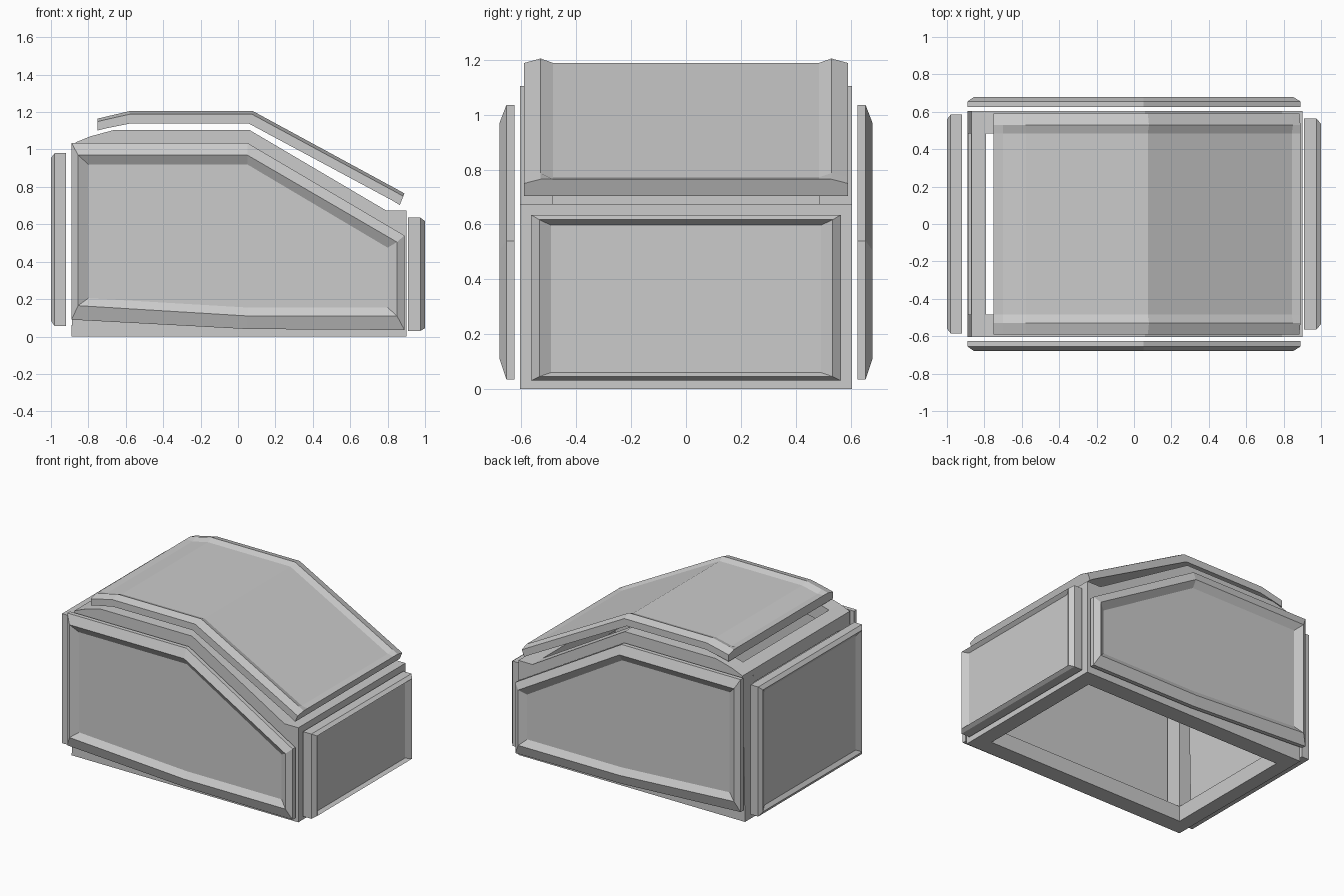
import bpy, bmesh


def loft(name, rings, closed=False):
    """Bridge rings of equal length; cap the ends, or join last ring to first."""
    bm = bmesh.new()
    loops = [[bm.verts.new(p) for p in ring] for ring in rings]
    n = len(rings[0])
    pairs = list(zip(loops, loops[1:]))
    if closed:
        pairs.append((loops[-1], loops[0]))
    else:
        bm.faces.new(loops[0])
        bm.faces.new(loops[-1])
    for a, b in pairs:
        for i in range(n):
            j = (i + 1) % n
            bm.faces.new((a[i], a[j], b[j], b[i]))
    bmesh.ops.recalc_face_normals(bm, faces=bm.faces)
    mesh = bpy.data.meshes.new(name)
    bm.to_mesh(mesh)
    bm.free()
    obj = bpy.data.objects.new(name, mesh)
    bpy.context.collection.objects.link(obj)
    return obj


def at_y(profile, y):
    return [(x, y, z) for x, z in profile]


def rect(x, hy, z0, z1):
    return [(x, -hy, z0), (x, hy, z0), (x, hy, z1), (x, -hy, z1)]


# Open side frames, joined by four cross beams
outer = [(-0.89, 0), (0.90, 0), (0.90, 0.675), (0.79, 0.675),
         (0.06, 1.105), (-0.66, 1.105), (-0.79, 1.07), (-0.87, 1.037)]
inner = [(-0.79, 0.11), (0.79, 0.11), (0.79, 0.53), (0.74, 0.575),
         (0.03, 0.99), (-0.64, 0.99), (-0.74, 0.965), (-0.79, 0.945)]
for s, side in ((-1, "front"), (1, "back")):
    ya, yb = s * 0.605, s * 0.485
    loft(side + "_side_frame",
         [at_y(outer, ya), at_y(inner, ya), at_y(inner, yb), at_y(outer, yb)],
         closed=True)

beams = {
    "left_bottom_beam": [(-0.89, 0), (-0.79, 0), (-0.79, 0.11), (-0.888, 0.11)],
    "right_bottom_beam": [(0.79, 0), (0.90, 0), (0.90, 0.11), (0.79, 0.11)],
    "left_top_beam": [(-0.872, 0.945), (-0.79, 0.945), (-0.79, 1.07), (-0.87, 1.037)],
    "right_top_beam": [(0.79, 0.56), (0.90, 0.56), (0.90, 0.675), (0.79, 0.675)],
}
for name, prof in beams.items():
    loft(name, [at_y(prof, -0.485), at_y(prof, 0.485)])

# Side panels: bevelled rim with a sunken centre
edge = [(-0.89, 0.09), (0.05, 0.04), (0.89, 0.035),
        (0.89, 0.54), (0.05, 1.035), (-0.89, 1.035)]
rim = [(-0.855, 0.165), (0.05, 0.11), (0.85, 0.11),
       (0.85, 0.505), (0.05, 0.97), (-0.855, 0.97)]
sunk = [(-0.80, 0.205), (0.05, 0.155), (0.80, 0.155),
        (0.80, 0.475), (0.05, 0.92), (-0.80, 0.92)]
for s, side in ((-1, "front"), (1, "back")):
    loft(side + "_side_panel",
         [at_y(edge, s * 0.625), at_y(edge, s * 0.655),
          at_y(rim, s * 0.68), at_y(sunk, s * 0.65)])

# End panels
loft("right_end_panel", [rect(0.91, 0.565, 0.03, 0.635), rect(0.975, 0.565, 0.03, 0.635),
                         rect(1.0, 0.535, 0.045, 0.617), rect(0.975, 0.492, 0.06, 0.597)])
loft("left_end_panel", [rect(-0.92, 0.585, 0.055, 0.98), rect(-0.98, 0.585, 0.055, 0.98),
                        rect(-1.0, 0.56, 0.085, 0.955), rect(-0.98, 0.515, 0.11, 0.925)])

# Roof panel: stations of (top point, bottom point, depth of sunken centre)
stations = [((-0.75, 1.165), (-0.75, 1.102), 0),
            ((-0.70, 1.177), (-0.70, 1.114), 0.25),
            ((-0.58, 1.205), (-0.57, 1.14), 0.25),
            ((0.08, 1.205), (0.055, 1.14), 0.25),
            ((0.85, 0.787), (0.825, 0.727), 0.25),
            ((0.89, 0.765), (0.865, 0.703), 0)]
rings = []
for top, bot, sink in stations:
    section = [(-0.59, 1), (-0.59, 0.25), (-0.53, 0), (-0.485, sink),
               (0.485, sink), (0.53, 0), (0.59, 0.25), (0.59, 1)]
    rings.append([(top[0] + t * (bot[0] - top[0]), y, top[1] + t * (bot[1] - top[1]))
                  for y, t in section])
loft("roof_panel", rings)
